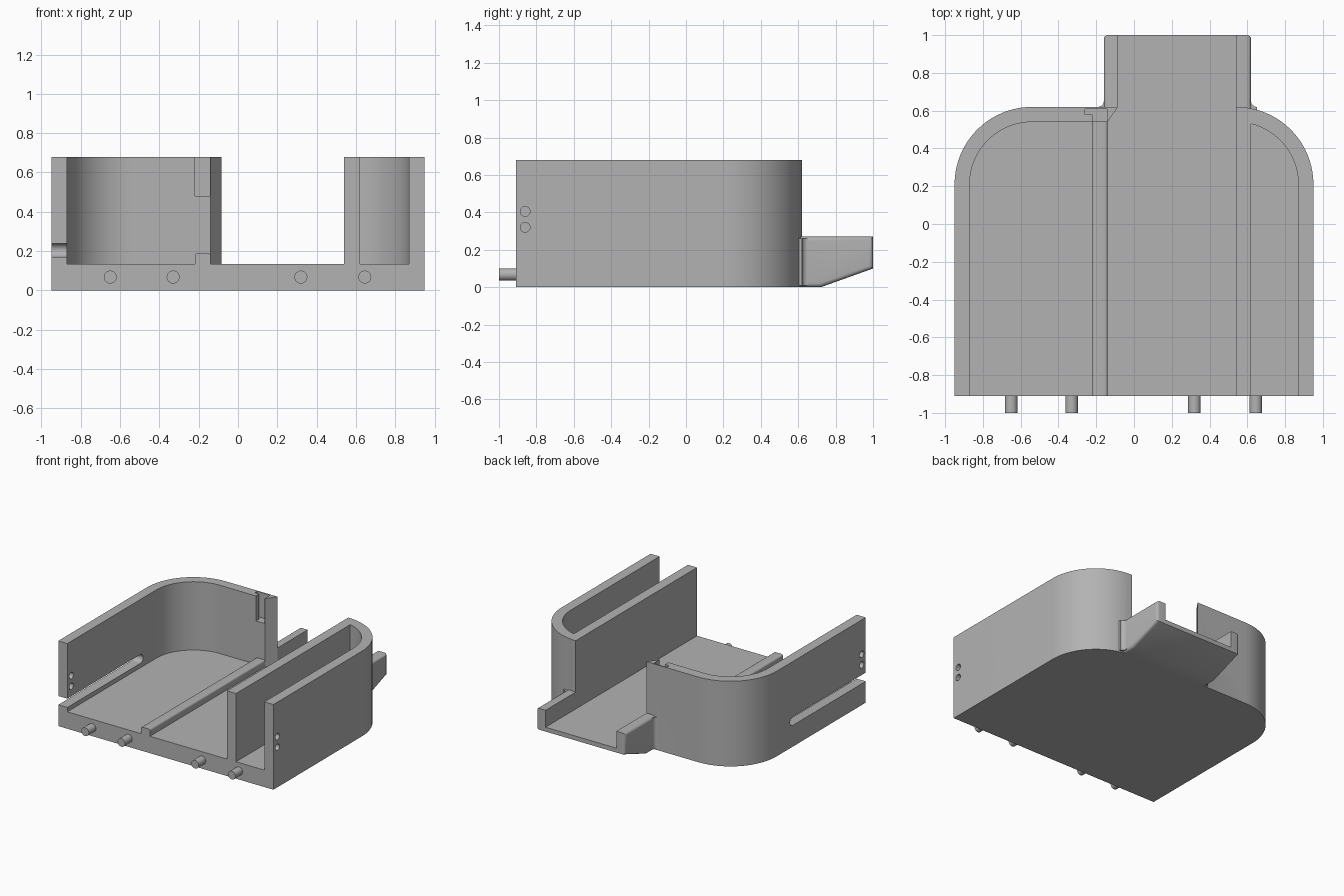
import bpy
import bmesh
import math
from mathutils import Vector

cube = bpy.data.objects.get("Cube")
if cube:
    bpy.data.objects.remove(cube, do_unlink=True)

grey = bpy.data.materials.new("plain grey")
grey.use_nodes = True
COLOUR = (0.45, 0.45, 0.45, 1)
grey.diffuse_color = COLOUR
grey.node_tree.nodes["Principled BSDF"].inputs["Base Color"].default_value = COLOUR

BACK, FRONT, TOP, FLOOR = 0.62, -0.91, 0.68, 0.135


def arc(cx, cy, r, start, end, steps=20):
    """Points along an arc, angles in degrees."""
    angles = [math.radians(start + (end - start) * i / steps) for i in range(steps + 1)]
    return [(cx + r * math.cos(a), cy + r * math.sin(a)) for a in angles]


def prism(name, points, axis, low, high):
    """Extrude a flat outline along x (outline in y,z), y (x,z) or z (x,y)."""
    place = {"x": lambda p, d: Vector((d, p[0], p[1])),
             "y": lambda p, d: Vector((p[0], d, p[1])),
             "z": lambda p, d: Vector((p[0], p[1], d))}[axis]
    bm = bmesh.new()
    rings = [[bm.verts.new(place(p, d)) for p in points] for d in (low, high)]
    bm.faces.new(rings[0])
    bm.faces.new(rings[1])
    for i in range(len(points)):
        j = (i + 1) % len(points)
        bm.faces.new((rings[0][i], rings[0][j], rings[1][j], rings[1][i]))
    bmesh.ops.recalc_face_normals(bm, faces=bm.faces)
    mesh = bpy.data.meshes.new(name)
    bm.to_mesh(mesh)
    bm.free()
    mesh.materials.append(grey)
    obj = bpy.data.objects.new(name, mesh)
    bpy.context.collection.objects.link(obj)
    return obj


def round_edges(obj, width, chosen):
    """Bevel the edges for which chosen(edge) holds."""
    bm = bmesh.new()
    bm.from_mesh(obj.data)
    bmesh.ops.bevel(bm, geom=[e for e in bm.edges if chosen(e)], offset=width,
                    segments=4, profile=0.5, affect="EDGES")
    bm.to_mesh(obj.data)
    bm.free()


def combine(body, other, operation):
    """Apply a boolean and remove the helper."""
    mod = body.modifiers.new(other.name, "BOOLEAN")
    mod.operation, mod.solver, mod.object = operation, "EXACT", other
    bpy.context.view_layer.objects.active = body
    bpy.ops.object.modifier_apply(modifier=mod.name)
    bpy.data.objects.remove(other, do_unlink=True)


def smooth(obj):
    bpy.ops.object.select_all(action="DESELECT")
    obj.select_set(True)
    bpy.context.view_layer.objects.active = obj
    bpy.ops.object.shade_smooth_by_angle(angle=math.radians(30))


# Solid housing with two rounded back corners
outline = [(-0.95, FRONT), (0.95, FRONT)]
outline += arc(0.54, 0.21, 0.41, 0, 90) + arc(-0.54, 0.21, 0.41, 90, 180)
housing = prism("housing", outline, "z", 0, TOP)

# Back spout with a sloping underside and softened sides
spout = prism("spout", [(0.4, 0), (0.72, 0), (1, 0.1), (1, 0.27), (0.4, 0.27)],
              "x", -0.16, 0.62)
round_edges(spout, 0.022, lambda e: abs(e.verts[0].co.x - e.verts[1].co.x) < 0.001)
combine(housing, spout, "UNION")

# Small fillets where the spout meets the back wall
for x, side in ((-0.155, -1), (0.615, 1)):
    curve = arc(x + side * 0.035, BACK + 0.03, 0.03, 270, 270 - side * 90, 6)
    fillet = prism("fillet", curve + [(x - side * 0.02, BACK + 0.03),
                                      (x - side * 0.02, BACK - 0.04),
                                      (x + side * 0.035, BACK - 0.04)], "z", 0.01, 0.26)
    combine(housing, fillet, "UNION")

# Main bay, open at the front and through the spout
bay = [(-0.87, -1.1), (0.54, -1.1), (0.54, 1.1), (-0.085, 1.1), (-0.085, BACK),
       (-0.14, 0.54)] + arc(-0.54, 0.21, 0.33, 90, 180)
combine(housing, prism("bay_cutter", bay, "z", FLOOR, 1), "DIFFERENCE")

# Narrow side channel with a curved end
channel = [(0.62, -1.1), (0.87, -1.1)] + arc(0.54, 0.21, 0.33, 0, 76)
combine(housing, prism("channel_cutter", channel, "z", FLOOR, 1), "DIFFERENCE")

# Long slot in the right wall, open at the front
slot = [(-1.1, 0.17)] + arc(0.01, 0.205, 0.035, -90, 90, 12) + [(-1.1, 0.24)]
combine(housing, prism("slot_cutter", slot, "x", -1.1, -0.8), "DIFFERENCE")

# Hooked pocket at the end of the back wall
pocket = [(-0.22, 0.5), (-0.143, 0.5), (-0.143, 0.61), (-0.26, 0.61),
          (-0.26, 0.58), (-0.22, 0.58)]
combine(housing, prism("pocket_cutter", pocket, "z", 0.48, 1), "DIFFERENCE")

# Pairs of screw holes near the front of both side walls
for low, high in ((-1.1, -0.8), (0.8, 1.1)):
    for z in (0.32, 0.405):
        hole = prism("hole_cutter", arc(-0.86, z, 0.026, 0, 345, 23), "x", low, high)
        combine(housing, hole, "DIFFERENCE")
smooth(housing)

# Guide ridge along the floor
ridge = prism("guide_ridge", [(-0.22, 0.125), (-0.14, 0.125), (-0.14, 0.19), (-0.22, 0.19)],
              "y", FRONT, 0.545)
round_edges(ridge, 0.014, lambda e: all(v.co.z > 0.18 for v in e.verts)
            and abs(e.verts[0].co.x - e.verts[1].co.x) < 0.001)
smooth(ridge)

# Locating pins on the front edge
for i, x in enumerate((-0.65, -0.33, 0.32, 0.645)):
    smooth(prism(f"front_pin_{i + 1}", arc(x, 0.068, 0.033, 0, 345, 23), "y", -1, FRONT + 0.02))
